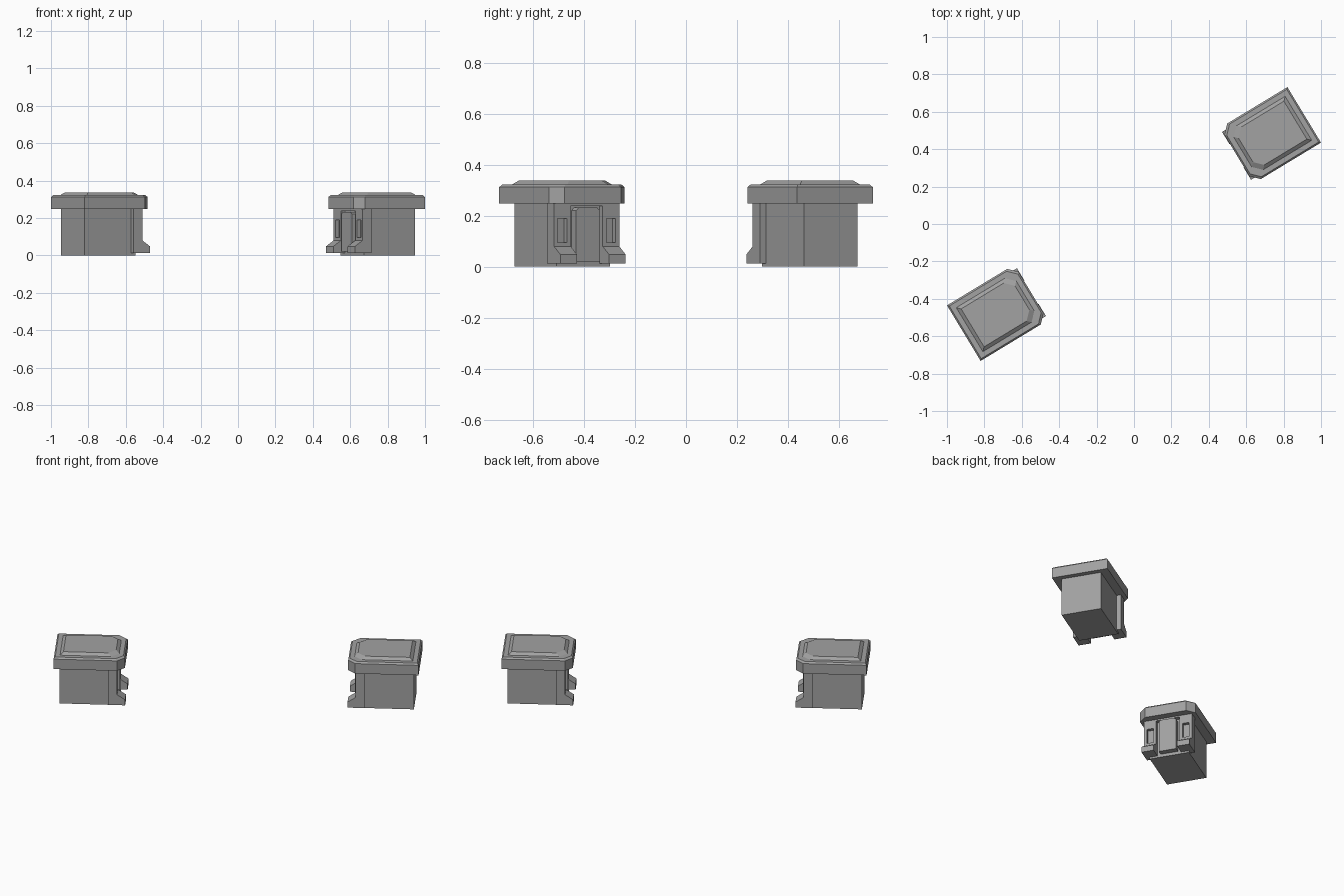
import bpy, bmesh
from math import radians, pi
from mathutils import Matrix, Vector

if "Cube" in bpy.data.objects:
    bpy.data.objects.remove(bpy.data.objects["Cube"])

grey = bpy.data.materials.new("concrete_grey")
grey.use_nodes = True
colour = (0.36, 0.36, 0.36, 1)
grey.diffuse_color = colour
grey.node_tree.nodes["Principled BSDF"].inputs["Base Color"].default_value = colour

DEPTH, WIDTH = 0.42, 0.347
MID = WIDTH / 2
# Local frame: x runs from back to front, y across, with the back corner as origin
PLACE = Matrix.Translation((-0.82, -0.732, 0)) @ Matrix.Rotation(radians(31.2), 4, "Z")


def finish(name, bm, place):
    bmesh.ops.recalc_face_normals(bm, faces=bm.faces)
    bm.transform(place)
    mesh = bpy.data.meshes.new(name)
    bm.to_mesh(mesh)
    bm.free()
    mesh.materials.append(grey)
    obj = bpy.data.objects.new(name, mesh)
    bpy.context.collection.objects.link(obj)


def loft(rings):
    """Closed solid through rings with equal point counts."""
    bm = bmesh.new()
    loops = [[bm.verts.new(p) for p in ring] for ring in rings]
    for a, b in zip(loops, loops[1:]):
        for i in range(len(a)):
            j = (i + 1) % len(a)
            bm.faces.new((a[i], a[j], b[j], b[i]))
    bm.faces.new(loops[0][::-1])
    bm.faces.new(loops[-1])
    return bm


def box(lo, hi):
    (x0, y0, z0), (x1, y1, z1) = lo, hi
    return loft([[(x0, y0, z), (x1, y0, z), (x1, y1, z), (x0, y1, z)] for z in (z0, z1)])


def cap_ring(d, z, cut=0.044):
    """Rectangle inset by d with its two front corners cut."""
    front, side = DEPTH - d, WIDTH - d
    return [(d, d, z), (front - cut, d, z), (front, d + cut, z),
            (front, side - cut, z), (front - cut, side, z), (d, side, z)]


def leg(y0, y1):
    """Leg with a sloped foot and a sunken slot in its front face."""
    profile = [(0.32, 0.012), (DEPTH + 0.003, 0.012), (DEPTH + 0.003, 0.048),
               (0.375, 0.08), (0.375, 0.248), (0.32, 0.248)]
    bm = loft([[(x, y, z) for x, z in profile] for y in (y0, y1)])
    bmesh.ops.recalc_face_normals(bm, faces=bm.faces)
    front = [f for f in bm.faces
             if f.normal.x > 0.99 and f.calc_center_median().z > 0.1]
    bmesh.ops.inset_individual(bm, faces=front, thickness=0.024)
    for v in front[0].verts:
        v.co.z = 0.19 if v.co.z > 0.15 else 0.095
    slot = bmesh.ops.extrude_discrete_faces(bm, faces=front)["faces"]
    bmesh.ops.translate(bm, verts=slot[0].verts[:], vec=Vector((-0.022, 0, 0)))
    return bm


def panel():
    """Raised middle panel with clipped top corners."""
    h, clip, top = 0.054, 0.012, 0.232
    outline = [(-h, 0.02), (h, 0.02), (h, top - clip), (h - clip, top),
               (clip - h, top), (-h, top - clip)]
    return loft([[(x, MID + y, z) for y, z in outline] for x in (0.34, 0.385)])


# Two identical pedestals, turned half a revolution about the centre
for side, turn in (("right", 0), ("left", pi)):
    place = Matrix.Rotation(turn, 4, "Z") @ PLACE

    # Main block
    finish(side + "_body", box((0.031, 0.051, 0), (0.35, WIDTH - 0.051, 0.25)), place)

    # Overhanging cap with bevelled rim and raised centre
    rings = [cap_ring(d, z) for d, z in
             ((0, 0.247), (0, 0.312), (0.009, 0.322), (0.036, 0.322), (0.055, 0.337))]
    finish(side + "_cap", loft(rings), place)

    # Front legs and the panel between them
    finish(side + "_leg_a", leg(0.024, 0.1), place)
    finish(side + "_leg_b", leg(WIDTH - 0.1, WIDTH - 0.024), place)
    finish(side + "_lintel", box((0.34, 0.1, 0.238), (0.375, WIDTH - 0.1, 0.248)), place)
    finish(side + "_front_panel", panel(), place)
